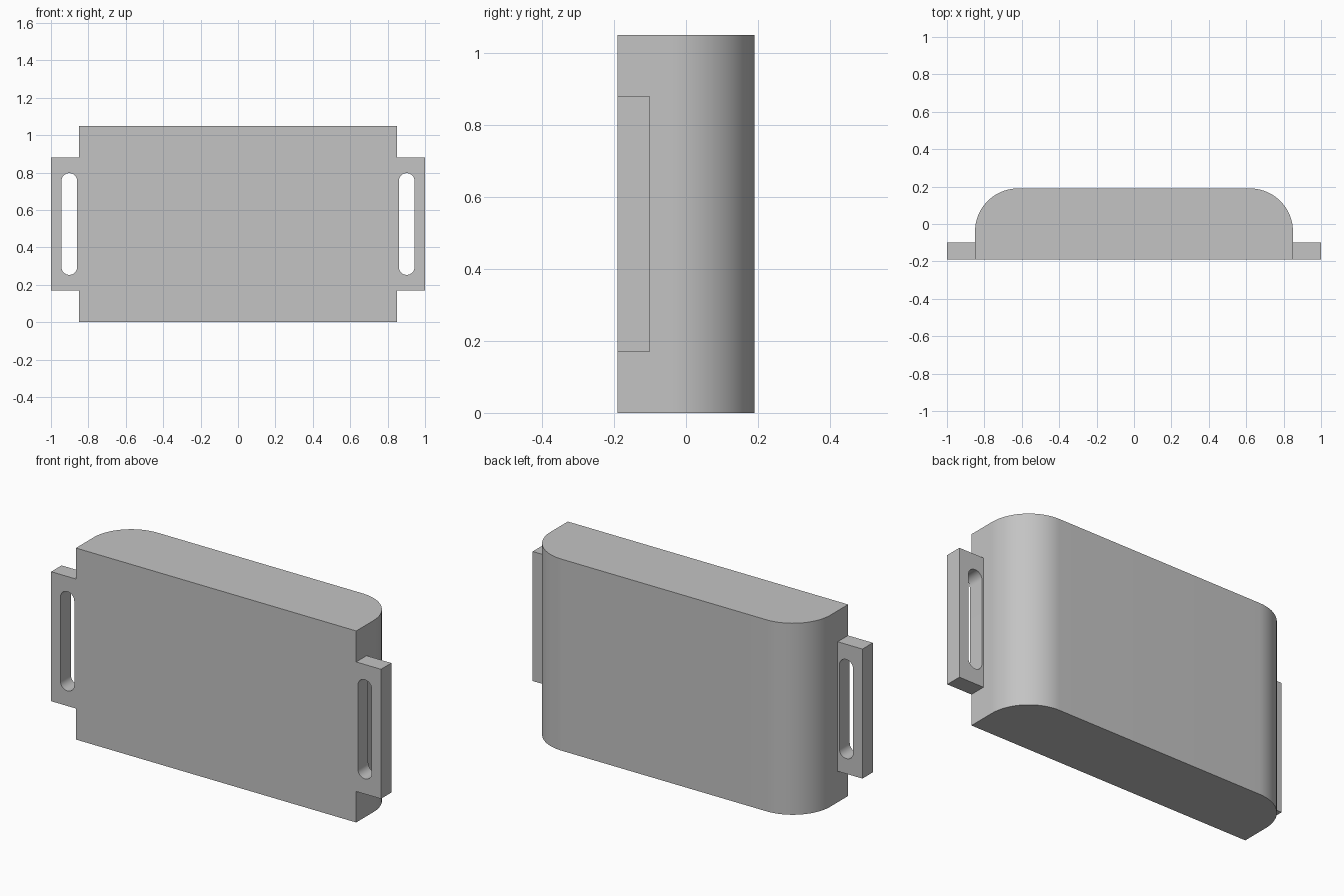
import bpy, bmesh, math
from mathutils import Vector

cube = bpy.data.objects.get("Cube")
if cube:
    bpy.data.objects.remove(cube, do_unlink=True)

grey = bpy.data.materials.new("plain grey")
grey.use_nodes = True
colour = (0.55, 0.55, 0.55, 1)
grey.diffuse_color = colour
grey.node_tree.nodes["Principled BSDF"].inputs["Base Color"].default_value = colour

HALF_W, HALF_D, HEIGHT, RADIUS = 0.85, 0.19, 1.05, 0.23


def arc(cx, cy, r, start, end, steps):
    """Points along an arc, angles in degrees."""
    angles = [math.radians(start + (end - start) * i / steps) for i in range(steps + 1)]
    return [(cx + r * math.cos(a), cy + r * math.sin(a)) for a in angles]


def extrude_loops(name, loops, place, offset):
    """Fill closed loops (later ones are holes) and extrude them."""
    bm = bmesh.new()
    edges = []
    for loop in loops:
        verts = [bm.verts.new(place(a, b)) for a, b in loop]
        edges += [bm.edges.new((v, verts[i - 1])) for i, v in enumerate(verts)]
    if len(loops) == 1:
        bm.faces.new(verts)
    else:
        bmesh.ops.triangle_fill(bm, edges=edges, use_beauty=True)
    result = bmesh.ops.extrude_face_region(bm, geom=bm.faces[:], use_keep_orig=True)
    moved = [g for g in result["geom"] if isinstance(g, bmesh.types.BMVert)]
    bmesh.ops.translate(bm, verts=moved, vec=Vector(offset))
    bmesh.ops.recalc_face_normals(bm, faces=bm.faces[:])
    mesh = bpy.data.meshes.new(name)
    bm.to_mesh(mesh)
    bm.free()
    mesh.materials.append(grey)
    obj = bpy.data.objects.new(name, mesh)
    bpy.context.collection.objects.link(obj)
    bpy.ops.object.select_all(action="DESELECT")
    obj.select_set(True)
    bpy.context.view_layer.objects.active = obj
    bpy.ops.object.shade_smooth_by_angle(angle=math.radians(30))
    return obj


# Body: flat front, two rounded back edges
cx, cy = HALF_W - RADIUS, HALF_D - RADIUS
body_profile = [(-HALF_W, -HALF_D), (HALF_W, -HALF_D)]
body_profile += arc(cx, cy, RADIUS, 0, 90, 24) + arc(-cx, cy, RADIUS, 90, 180, 24)
extrude_loops("body", [body_profile], lambda x, y: (x, y, 0), (0, 0, HEIGHT))

# Side lugs, each with a rounded strap slot
outline = [(HALF_W, 0.17), (1.0, 0.17), (1.0, 0.88), (HALF_W, 0.88)]
slot_x, slot_r = 0.902, 0.042
slot = arc(slot_x, 0.755, slot_r, 0, 180, 16) + arc(slot_x, 0.295, slot_r, 180, 360, 16)
for side, name in ((1, "left_strap_lug"), (-1, "right_strap_lug")):
    extrude_loops(name, [outline, slot],
                  lambda x, z: (side * x, -HALF_D, z), (0, 0.09, 0))
